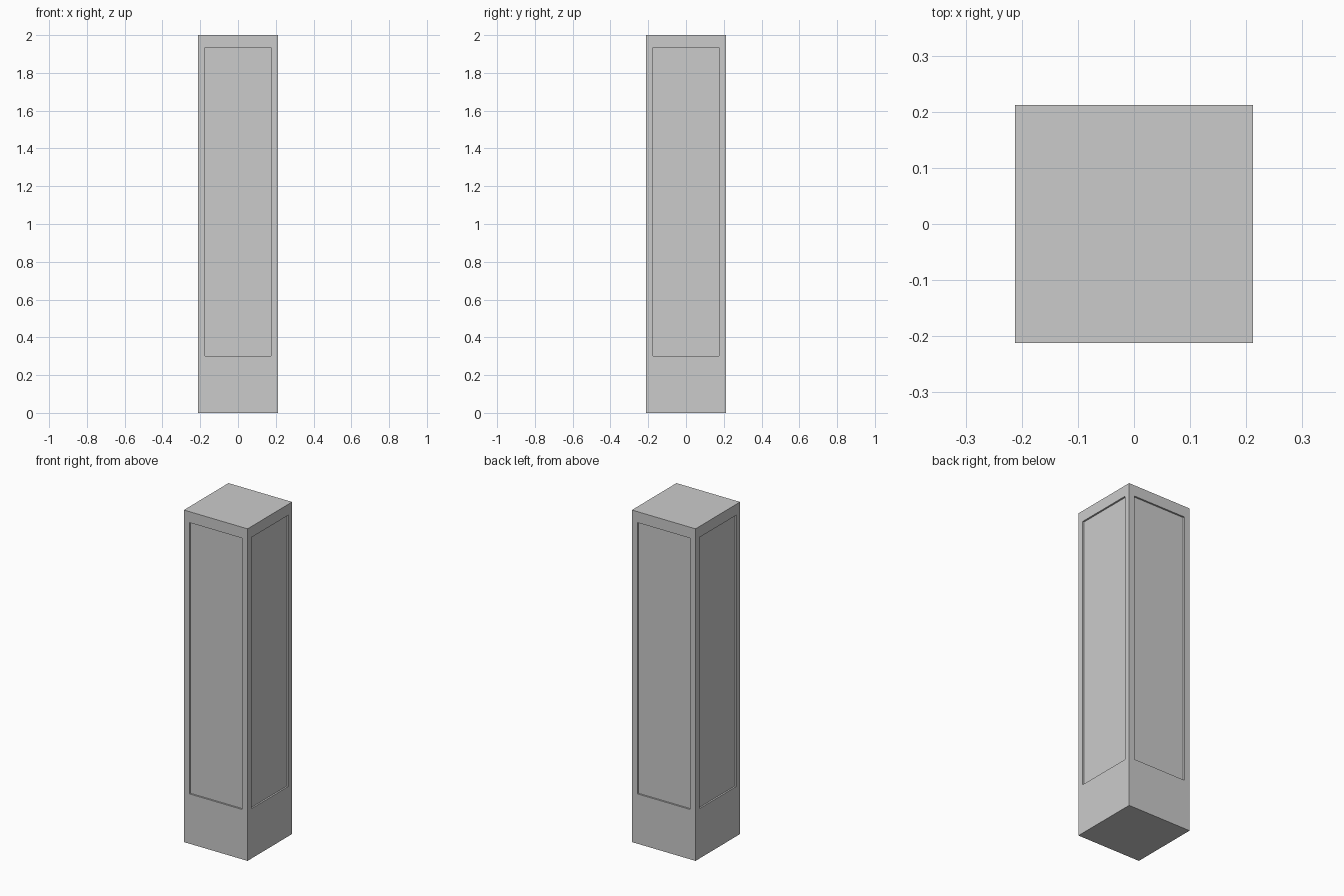
import bpy, bmesh

if "Cube" in bpy.data.objects:
    bpy.data.objects.remove(bpy.data.objects["Cube"])

HALF, HEIGHT = 0.212, 2.0
PANEL_HALF, PANEL_BOTTOM, PANEL_TOP = 0.161, 0.30, 1.934
RECESS = 0.01

# Square pillar body
bm = bmesh.new()
bmesh.ops.create_cube(bm, size=1)
for v in bm.verts:
    v.co.x *= 2 * HALF
    v.co.y *= 2 * HALF
    v.co.z = HEIGHT if v.co.z > 0 else 0
bm.normal_update()

# Recessed panel on each of the four sides, with a taller plinth below
sides = [f for f in bm.faces if abs(f.normal.z) < 0.5]
for face in sides:
    normal = face.normal.copy()
    bmesh.ops.inset_individual(bm, faces=[face], thickness=HALF - PANEL_HALF)
    for v in face.verts:
        v.co.z = PANEL_TOP if v.co.z > HEIGHT / 2 else PANEL_BOTTOM
    floor = bmesh.ops.extrude_discrete_faces(bm, faces=[face])["faces"][0]
    bmesh.ops.translate(bm, verts=floor.verts[:], vec=-normal * RECESS)

bmesh.ops.recalc_face_normals(bm, faces=bm.faces[:])
mesh = bpy.data.meshes.new("panelled_pillar")
bm.to_mesh(mesh)
bm.free()
pillar = bpy.data.objects.new("panelled_pillar", mesh)
bpy.context.collection.objects.link(pillar)
